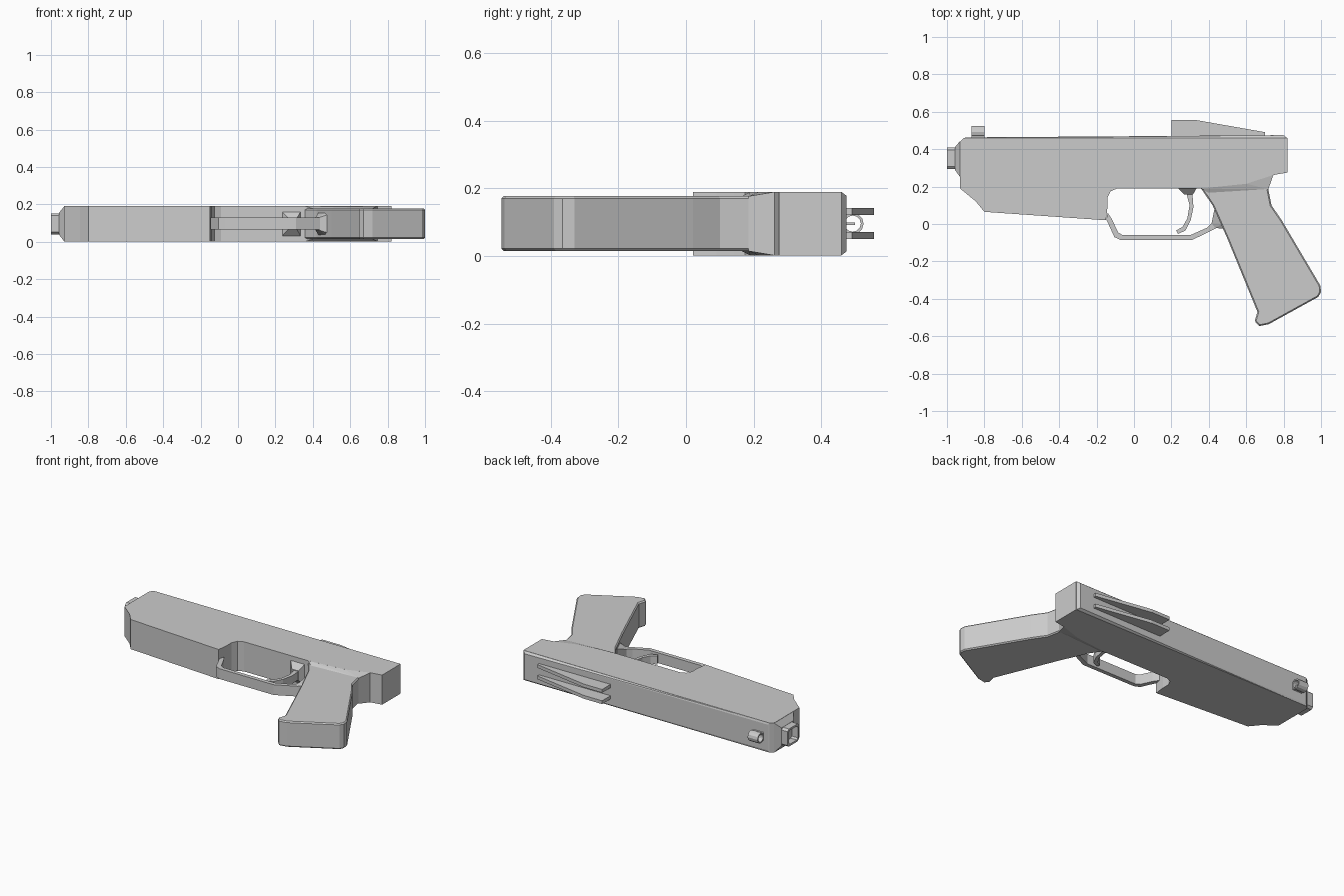
import bpy, bmesh, math

MID = 0.096  # centre plane of the thickness


def finish(bm, name):
    bmesh.ops.recalc_face_normals(bm, faces=bm.faces)
    mesh = bpy.data.meshes.new(name)
    bm.to_mesh(mesh)
    bm.free()
    obj = bpy.data.objects.new(name, mesh)
    bpy.context.collection.objects.link(obj)
    return obj


def prism(name, outline, z0, z1):
    """Extrude an xy outline from z0 to z1."""
    bm = bmesh.new()
    face = bm.faces.new([bm.verts.new((x, y, z0)) for x, y in outline])
    ext = bmesh.ops.extrude_face_region(bm, geom=[face])
    top = [v for v in ext["geom"] if isinstance(v, bmesh.types.BMVert)]
    bmesh.ops.translate(bm, verts=top, vec=(0, 0, z1 - z0))
    return finish(bm, name)


def hull(name, points):
    """Convex block from (x, y, half width) points mirrored about the centre."""
    bm = bmesh.new()
    for x, y, w in points:
        for s in (-1, 1):
            bm.verts.new((x, y, MID + s * w))
    bmesh.ops.convex_hull(bm, input=bm.verts)
    bmesh.ops.dissolve_limit(bm, angle_limit=0.01, verts=bm.verts, edges=bm.edges)
    return finish(bm, name)


def tube(name, section, inner, x0, x1, centre):
    """Hollow tube along x; section holds (y, z) offsets, inner scales the hole."""
    bm = bmesh.new()
    cy, cz = centre
    rings = [[bm.verts.new((x, cy + y * s, cz + z * s)) for y, z in section]
             for x, s in ((x0, 1), (x1, 1), (x1, inner), (x0, inner))]
    n = len(section)
    for k in range(4):
        a, b = rings[k], rings[(k + 1) % 4]
        for i in range(n):
            j = (i + 1) % n
            bm.faces.new((a[i], a[j], b[j], b[i]))
    return finish(bm, name)


# Main frame with stepped underside
prism("frame", [(-0.91, 0.46), (0.82, 0.46), (0.82, 0.275), (0.745, 0.262),
                (0.60, 0.215), (0.36, 0.19), (-0.09, 0.19), (-0.125, 0.175),
                (-0.142, 0.14), (-0.142, 0.09), (-0.15, 0.02), (-0.80, 0.065),
                (-0.845, 0.12), (-0.93, 0.19), (-0.93, 0.44)], 0.002, 0.19)

# Chamfered top ridge, rising slightly to the rear
hull("top_ridge", [(-0.91, 0.459, 0.094), (0.82, 0.459, 0.094),
                   (-0.90, 0.463, 0.082), (0.80, 0.475, 0.082)])

# Tapered nose and hollow muzzle
hull("nose", [(-0.929, 0.25, 0.094), (-0.929, 0.445, 0.094),
              (-0.958, 0.29, 0.057), (-0.958, 0.41, 0.057)])
square = [(0.058, -0.044), (0.058, 0.044), (0.044, 0.056), (-0.044, 0.056),
          (-0.058, 0.044), (-0.058, -0.044), (-0.044, -0.056), (0.044, -0.056)]
tube("muzzle", square, 0.78, -1.0, -0.955, (0.352, MID))

# Grip
grip = prism("grip", [(0.355, 0.195), (0.42, 0.10), (0.50, -0.08), (0.66, -0.47),
                      (0.645, -0.52), (0.67, -0.546), (0.72, -0.536), (0.985, -0.39),
                      (1.0, -0.365), (0.997, -0.33), (0.79, 0.02), (0.735, 0.10),
                      (0.718, 0.185), (0.74, 0.265), (0.60, 0.23)], 0.015, 0.178)
bev = grip.modifiers.new("edges", "BEVEL")
bev.width = 0.007
bev.segments = 1
bev.limit_method = "ANGLE"
bev.angle_limit = math.radians(60)

# Sloped shoulder between frame and grip
hull("grip_shoulder", [(0.36, 0.19, 0.094), (0.60, 0.216, 0.094), (0.745, 0.262, 0.094),
                       (0.40, 0.165, 0.081), (0.718, 0.185, 0.081)])

# Trigger guard loop and its rear mount
prism("trigger_guard", [(-0.148, 0.025), (-0.105, -0.07), (-0.07, -0.086),
                        (0.31, -0.086), (0.44, -0.022), (0.50, -0.022), (0.45, 0.04),
                        (0.415, 0.005), (0.39, -0.02), (0.30, -0.06), (-0.06, -0.06),
                        (-0.085, -0.045), (-0.118, 0.025), (-0.14, 0.06)], 0.065, 0.13)
hull("guard_mount", [(0.415, 0.005, 0.034), (0.435, -0.022, 0.034), (0.50, -0.025, 0.055),
                     (0.43, 0.08, 0.06), (0.47, 0.0, 0.06)])

# Trigger with a tapered base
hull("trigger_base", [(0.235, 0.192, 0.066), (0.335, 0.192, 0.066),
                      (0.268, 0.157, 0.03), (0.315, 0.157, 0.03)])
prism("trigger", [(0.28, 0.165), (0.297, 0.10), (0.285, 0.03), (0.26, -0.015),
                  (0.225, -0.035), (0.235, -0.053), (0.275, -0.035), (0.303, 0.02),
                  (0.318, 0.09), (0.312, 0.165)], 0.07, 0.122)

# Rear sight fins
for side, z in (("left", 0.05), ("right", 0.122)):
    prism("rear_sight_" + side, [(0.20, 0.465), (0.20, 0.556), (0.33, 0.556),
                                 (0.70, 0.491), (0.70, 0.465)], z, z + 0.021)

# Hooded front sight: ring, post and foot
circle = [(0.032 * math.cos(i * math.pi / 6), 0.032 * math.sin(i * math.pi / 6))
          for i in range(12)]
tube("front_sight_hood", circle, 0.75, -0.87, -0.80, (0.493, MID))
hull("front_sight_post", [(-0.84, 0.46, 0.004), (-0.82, 0.46, 0.004),
                          (-0.84, 0.50, 0.004), (-0.82, 0.50, 0.004)])
hull("front_sight_foot", [(-0.87, 0.455, 0.03), (-0.80, 0.455, 0.03),
                          (-0.87, 0.47, 0.022), (-0.80, 0.47, 0.022)])
